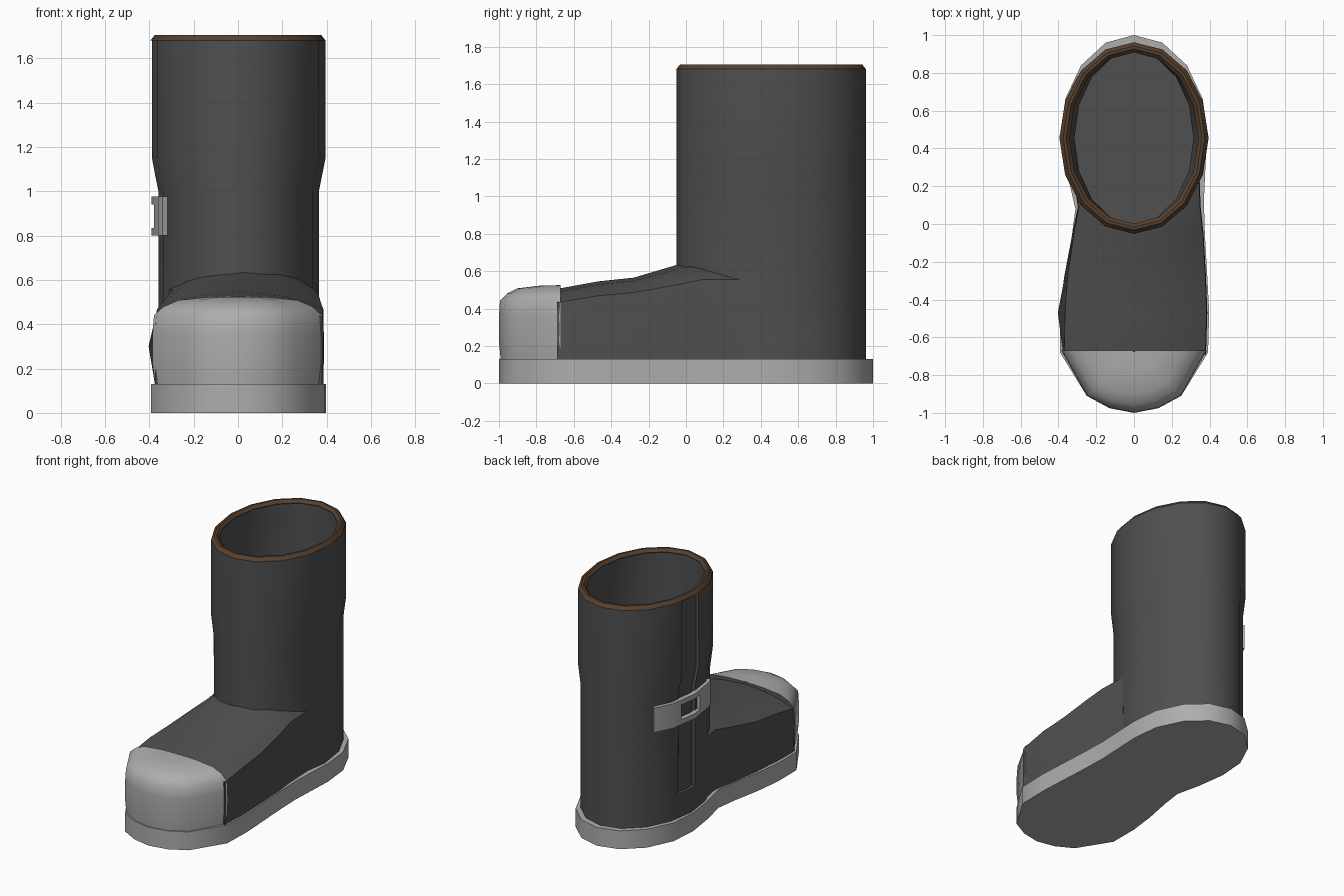
import bpy, bmesh, math

if "Cube" in bpy.data.objects:
    bpy.data.objects.remove(bpy.data.objects["Cube"])

def material(name, rgb):
    m = bpy.data.materials.new(name)
    m.diffuse_color = (*rgb, 1)
    m.use_nodes = True
    m.node_tree.nodes["Principled BSDF"].inputs["Base Color"].default_value = m.diffuse_color
    return m

DARK = material("dark_leather", (0.08, 0.08, 0.08))
GREY = material("light_grey", (0.42, 0.42, 0.42))
BROWN = material("brown_trim", (0.095, 0.052, 0.028))

def loft(name, rings, mat, closed=True, caps=True):
    """Skin a list of equal-length point rings."""
    bm = bmesh.new()
    vs = [[bm.verts.new(p) for p in r] for r in rings]
    n = len(vs[0])
    for a, b in zip(vs, vs[1:]):
        for i in range(n if closed else n - 1):
            j = (i + 1) % n
            bm.faces.new((a[i], a[j], b[j], b[i]))
    if caps:
        bm.faces.new(vs[0])
        bm.faces.new(vs[-1])
    bmesh.ops.remove_doubles(bm, verts=bm.verts, dist=1e-5)
    bmesh.ops.holes_fill(bm, edges=bm.edges, sides=0)
    bmesh.ops.recalc_face_normals(bm, faces=bm.faces)
    me = bpy.data.meshes.new(name)
    bm.to_mesh(me)
    bm.free()
    ob = bpy.data.objects.new(name, me)
    bpy.context.collection.objects.link(ob)
    me.materials.append(mat)
    return ob

def activate(ob):
    bpy.ops.object.select_all(action='DESELECT')
    ob.select_set(True)
    bpy.context.view_layer.objects.active = ob

def smooth(ob, deg=32):
    activate(ob)
    bpy.ops.object.shade_smooth_by_angle(angle=math.radians(deg))

def cut(ob, cutter):
    mod = ob.modifiers.new("cut", 'BOOLEAN')
    mod.operation, mod.solver, mod.object = 'DIFFERENCE', 'EXACT', cutter
    activate(ob)
    bpy.ops.object.modifier_apply(modifier="cut")
    bpy.data.objects.remove(cutter)

# Shaft outline: 16-sided oval, narrower below the calf
N, CY, RY = 16, 0.455, 0.507

def rx(z):
    return 0.365 + 0.03 * min(1, max(0, (z - 1.0) / 0.15))

def corner(k, z, off):
    a = 2 * math.pi * k / N
    return (-(rx(z) + off) * math.cos(a), CY + (RY + off) * math.sin(a), z)

def oval(z, off=0):
    return [corner(k, z, off) for k in range(N)]

def wall_point(deg, z, off):
    """Point on the flat-sided shaft wall; 0 degrees is the left side."""
    t = deg / (360 / N)
    k = math.floor(t)
    a, b = corner(k, z, off), corner(k + 1, z, off)
    return tuple(p + (q - p) * (t - k) for p, q in zip(a, b))

def band(name, d0, d1, zs, inner, outer, mat):
    degs = sorted({d0, d1} | {d for d in (-22.5, 0, 22.5) if d0 < d < d1})
    rings = [[wall_point(d, z, outer) for z in zs] +
             [wall_point(d, z, inner) for z in reversed(zs)] for d in degs]
    return loft(name, rings, mat)

# Hollow shaft with the side groove cut in
shaft = loft("shaft", [oval(z) for z in (0.1, 1.0, 1.15, 1.68)] +
             [oval(z, -0.05) for z in (1.68, 1.15, 1.0, 0.16)], DARK)
cut(shaft, band("groove_cutter", -5, 15, [0.3, 1.0, 1.15, 1.72], -0.022, 0.05, DARK))
smooth(shaft)

# Brown rim
profile = [(1.68, 0), (1.705, -0.02), (1.705, -0.035), (1.685, -0.054), (1.68, -0.05), (1.68, 0)]
smooth(loft("rim_trim", [oval(z, o) for z, o in profile], BROWN, caps=False), 25)

# Foot: sections along y (y, left x, right x, edge z, crest z, left bulge)
sections = [(-0.69, -0.37, 0.378, 0.432, 0.505, 0.005),
            (-0.47, -0.365, 0.385, 0.468, 0.545, 0.038),
            (-0.28, -0.352, 0.378, 0.485, 0.565, 0.015),
            (-0.05, -0.318, 0.365, 0.527, 0.633, 0.008),
            (0.09, -0.292, 0.35, 0.555, 0.655, 0.005),
            (0.30, -0.33, 0.342, 0.555, 0.62, 0)]

def foot_ring(y, l, r, e, t, bulge):
    mid, half = (l + r) / 2, (r - l) / 2
    arc = [(mid + half * f, y, e + (t - e) * h)
           for f, h in ((-0.8, 0.42), (-0.5, 0.78), (0, 1), (0.5, 0.78), (0.8, 0.42))]
    return [(l, y, 0.1), (l - bulge, y, 0.3), (l, y, e)] + arc + \
           [(r, y, e), (r + 0.003, y, 0.3), (r, y, 0.1)]

foot = loft("foot", [foot_ring(*s) for s in sections], DARK)
cut(foot, loft("cavity_cutter", [oval(z, -0.045) for z in (0.05, 1.0)], DARK))
smooth(foot, 28)

# Sole: outline extruded upward
outline = [(0, -1), (0.13, -0.975), (0.25, -0.91), (0.392, -0.68), (0.398, -0.47),
           (0.388, -0.28), (0.375, -0.05), (0.37, 0.12), (0.378, 0.3), (0.385, 0.46),
           (0.365, 0.66), (0.28, 0.84), (0.15, 0.96), (0, 1), (-0.15, 0.96),
           (-0.28, 0.84), (-0.365, 0.66), (-0.38, 0.46), (-0.35, 0.25), (-0.31, 0.08),
           (-0.33, -0.07), (-0.37, -0.28), (-0.393, -0.47), (-0.392, -0.68),
           (-0.25, -0.91), (-0.13, -0.975)]
smooth(loft("sole", [[(x, y, z) for x, y in outline] for z in (0, 0.13)], GREY), 40)

# Toe cap: front arc shrinking into a domed top
front = [(-0.385, -0.67), (-0.25, -0.91), (-0.13, -0.975), (0, -1),
         (0.13, -0.975), (0.25, -0.91), (0.385, -0.67)]
levels = [(0.97, 0.12), (1, 0.22), (1, 0.36), (0.985, 0.44), (0.87, 0.48),
          (0.7, 0.508), (0.35, 0.522), (0.02, 0.525)]
cap = loft("toe_cap", [[(x * s, -0.67 + (y + 0.67) * s, z) for x, y in front]
                       for s, z in levels], GREY, closed=False, caps=False)
smooth(cap, 42)

# Strap with a square opening over the groove
for name, d0, d1, z0, z1 in (("strap_back", 14, 39, 0.80, 0.975),
                             ("strap_front", -28, -8, 0.80, 0.975),
                             ("strap_upper_bar", -8, 14, 0.94, 0.975),
                             ("strap_lower_bar", -8, 14, 0.80, 0.835)):
    smooth(band(name, d0, d1, [z0, z1], -0.01, 0.025, GREY))
